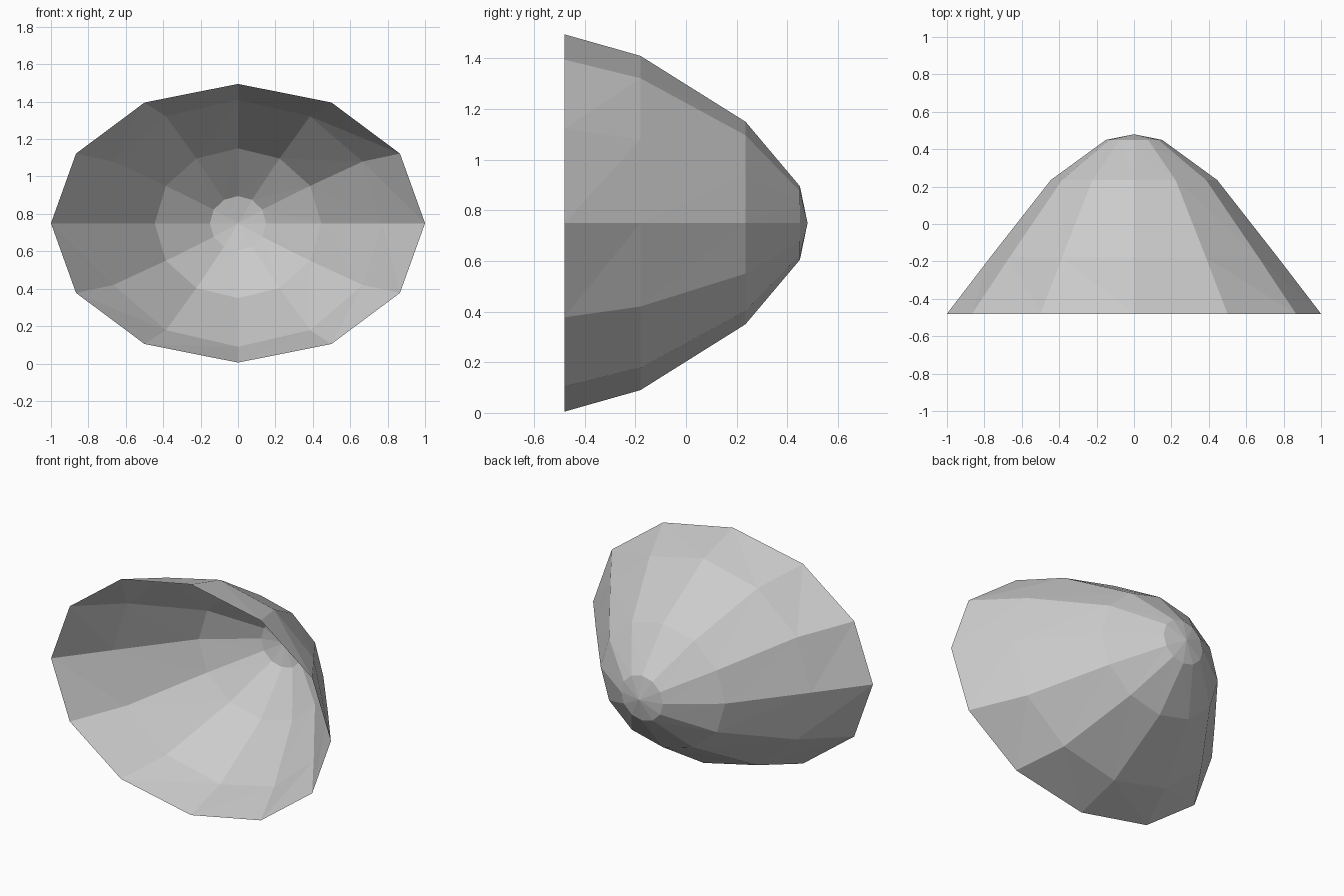
import bpy
import bmesh
from math import cos, sin, tau

cube = bpy.data.objects.get("Cube")
if cube:
    bpy.data.objects.remove(cube, do_unlink=True)

SIDES = 12
CENTRE_Z = 0.75
# Rings from the open front rim to the back: y, half width, half height
RINGS = [(-0.48, 1.0, 0.745), (-0.18, 0.77, 0.66),
         (0.235, 0.445, 0.40), (0.45, 0.15, 0.145)]
TIP_Y = 0.48


def make_material(name, colour):
    mat = bpy.data.materials.new(name)
    mat.use_nodes = True
    mat.diffuse_color = colour
    mat.node_tree.nodes["Principled BSDF"].inputs["Base Color"].default_value = colour
    return mat


def add_ring(bm, y, rx, rz):
    angles = [tau * i / SIDES for i in range(SIDES)]
    return [bm.verts.new((rx * cos(a), y, CENTRE_Z + rz * sin(a))) for a in angles]


# Open faceted shell
bm = bmesh.new()
rings = [add_ring(bm, *ring) for ring in RINGS]
tip = bm.verts.new((0, TIP_Y, CENTRE_Z))
for i in range(SIDES):
    j = (i + 1) % SIDES
    for a, b in zip(rings, rings[1:]):
        bm.faces.new((a[i], b[j], a[j]))
        bm.faces.new((a[i], b[i], b[j]))
    # Closing fan at the back
    bm.faces.new((rings[-1][i], tip, rings[-1][j]))

# Turn the faces outward
bm.normal_update()
for face in bm.faces:
    outward = face.calc_center_median()
    outward.z -= CENTRE_Z
    outward.y += 0.48
    if face.normal.dot(outward) < 0:
        face.normal_flip()

mesh = bpy.data.meshes.new("bowl_shell")
bm.to_mesh(mesh)
bm.free()
mesh.materials.append(make_material("light grey", (0.6, 0.6, 0.6, 1)))
shell = bpy.data.objects.new("bowl_shell", mesh)
bpy.context.collection.objects.link(shell)
